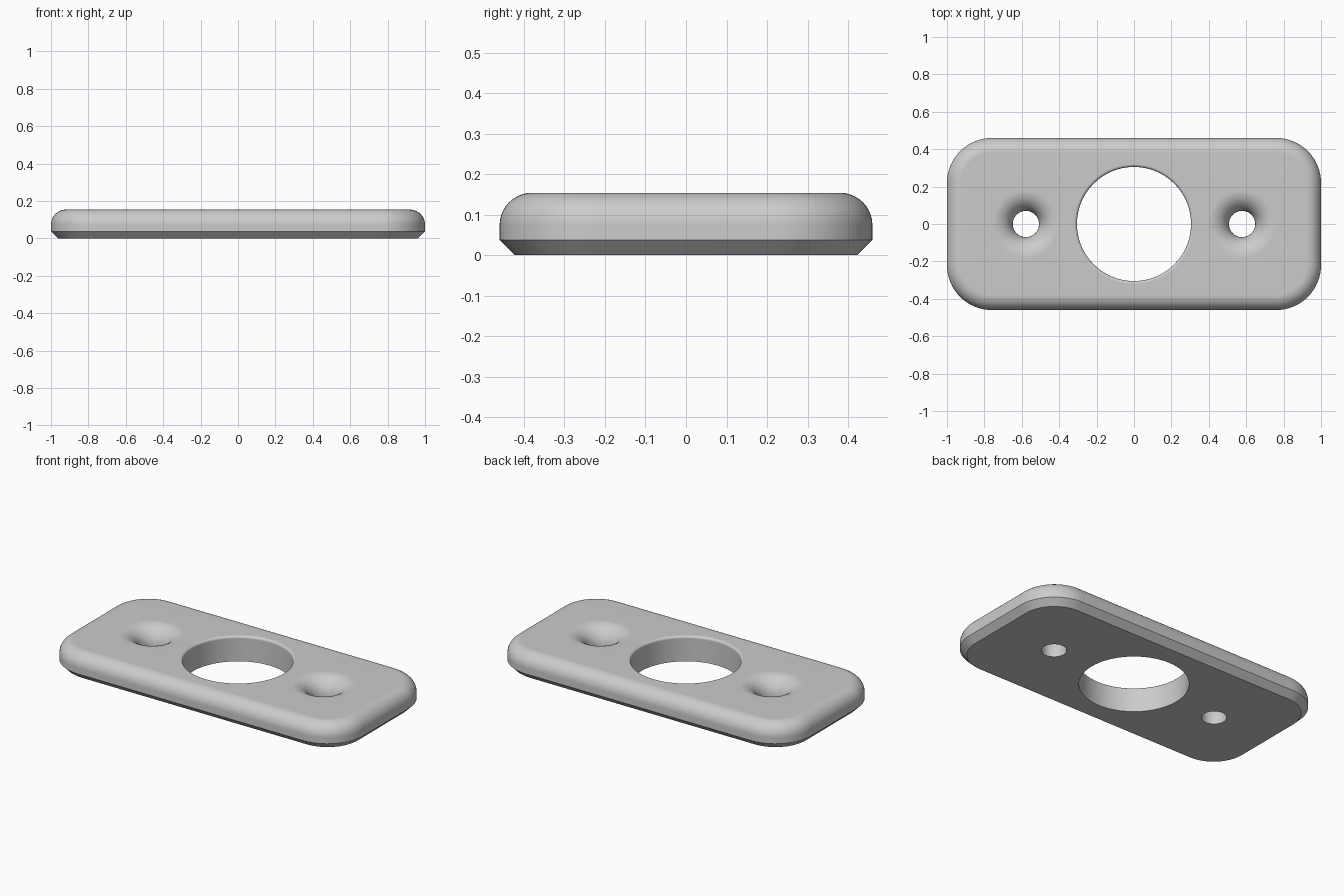
import bpy
import bmesh
from math import sin, cos, pi

cube = bpy.data.objects.get("Cube")
if cube:
    bpy.data.objects.remove(cube)

HALF_X, HALF_Y, TOP = 1.0, 0.46, 0.154
CORNER, FILLET, CHAMFER = 0.24, 0.08, 0.038
ARC_STEPS = 10


def rounded_rectangle(inset, z, steps=16):
    """Outline of the plate, moved inward by inset."""
    radius = CORNER - inset
    points = []
    for quarter, (sx, sy) in enumerate([(1, 1), (-1, 1), (-1, -1), (1, -1)]):
        for i in range(steps + 1):
            a = (quarter + i / steps) * pi / 2
            points.append((sx * (HALF_X - CORNER) + radius * cos(a),
                           sy * (HALF_Y - CORNER) + radius * sin(a), z))
    return points


def circle(x, radius, z, steps=64):
    angles = [2 * pi * i / steps for i in range(steps)]
    return [(x + radius * cos(a), radius * sin(a), z) for a in angles]


def wall(bm, outlines):
    """Skin a stack of outlines; return the bottom and top edge loops."""
    rings = [[bm.verts.new(p) for p in outline] for outline in outlines]
    n = len(rings[0])
    for low, high in zip(rings, rings[1:]):
        for i in range(n):
            j = (i + 1) % n
            bm.faces.new((low[i], low[j], high[j], high[i]))
    return [[bm.edges.get((r[i], r[(i + 1) % n])) for i in range(n)]
            for r in (rings[0], rings[-1])]


def hole(bm, x, radius, fillet):
    """Straight bore that flares into a rounded lip at the top."""
    outlines = [circle(x, radius, 0)]
    for i in range(ARC_STEPS + 1):
        a = i / ARC_STEPS * pi / 2
        outlines.append(circle(x, radius + fillet * (1 - cos(a)),
                               TOP - fillet * (1 - sin(a))))
    return wall(bm, outlines)


bm = bmesh.new()

# Outer side: bottom chamfer, straight band, rounded top edge
side = [rounded_rectangle(CHAMFER, 0), rounded_rectangle(0, CHAMFER)]
for i in range(ARC_STEPS + 1):
    a = i / ARC_STEPS * pi / 2
    side.append(rounded_rectangle(FILLET * (1 - cos(a)), TOP - FILLET * (1 - sin(a))))

# Large centre opening and two flared screw holes
loops = [wall(bm, side), hole(bm, 0, 0.305, 0.015)]
loops += [hole(bm, x, 0.07, 0.11) for x in (-0.578, 0.578)]

# Flat bottom and top around the openings
for level, normal in ((0, (0, 0, -1)), (1, (0, 0, 1))):
    edges = [e for loop in loops for e in loop[level]]
    bmesh.ops.triangle_fill(bm, edges=edges, use_beauty=True, normal=normal)
bmesh.ops.recalc_face_normals(bm, faces=bm.faces)

mesh = bpy.data.meshes.new("plate")
bm.to_mesh(mesh)
bm.free()
plate = bpy.data.objects.new("plate", mesh)
bpy.context.collection.objects.link(plate)

# Single grey finish
grey = bpy.data.materials.new("light grey")
grey.use_nodes = True
color = (0.6, 0.6, 0.6, 1)
grey.diffuse_color = color
grey.node_tree.nodes["Principled BSDF"].inputs["Base Color"].default_value = color
mesh.materials.append(grey)

# Smooth curves, crisp chamfer, clean flats
bpy.ops.object.select_all(action="DESELECT")
plate.select_set(True)
bpy.context.view_layer.objects.active = plate
bpy.ops.object.shade_smooth_by_angle(angle=pi / 6)
weighted = plate.modifiers.new("clean_flats", "WEIGHTED_NORMAL")
weighted.keep_sharp = True
